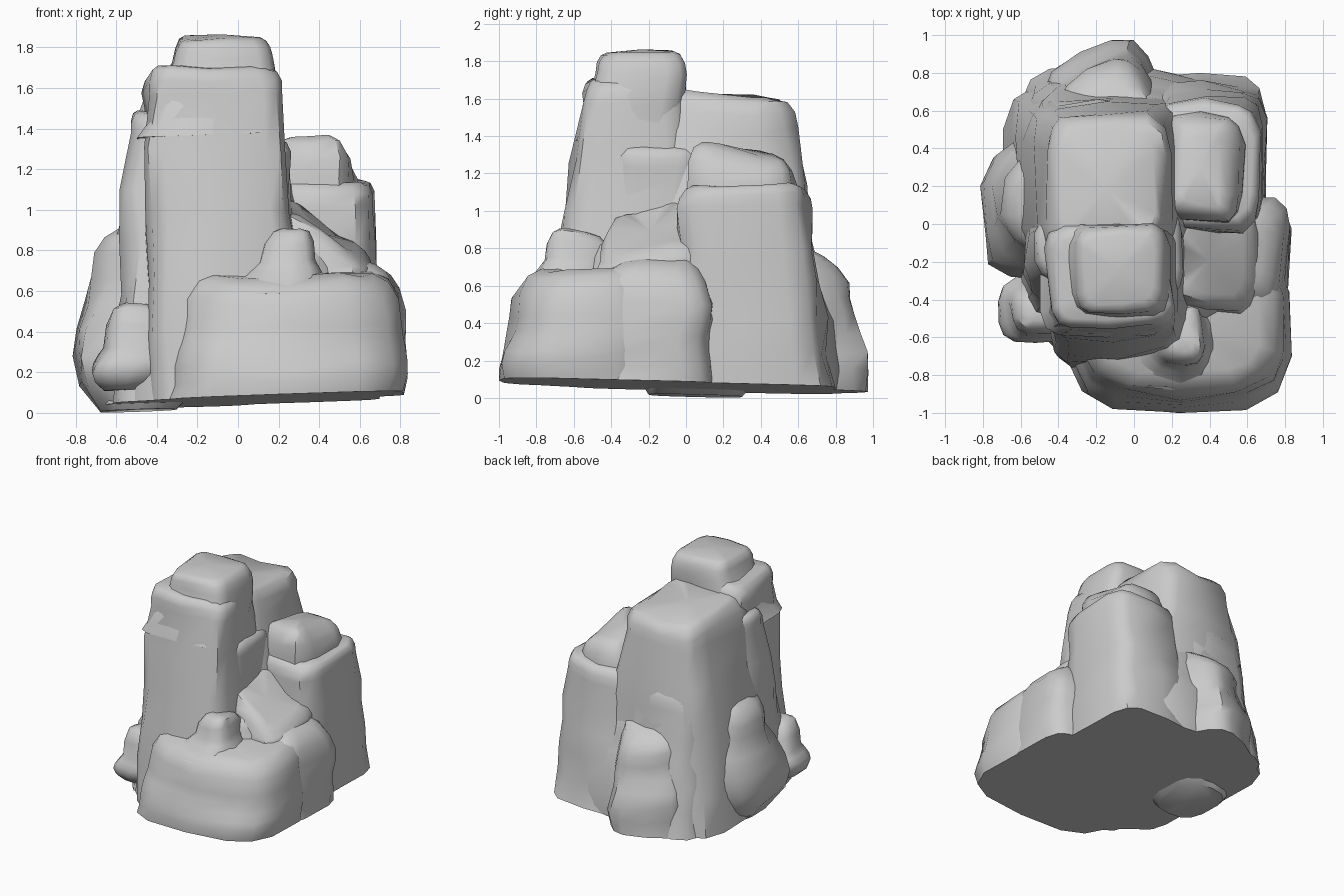
import bpy, bmesh, math
from mathutils import Vector, noise

default = bpy.data.objects.get("Cube")
if default:
    bpy.data.objects.remove(default, do_unlink=True)

stone = bpy.data.materials.new("pale grey stone")
stone.use_nodes = True
colour = (0.6, 0.6, 0.6, 1)
stone.diffuse_color = colour
stone.node_tree.nodes["Principled BSDF"].inputs["Base Color"].default_value = colour

SIDES = 14
WALL_STEPS = 5
CAP_STEPS = 3


def ground(x, y):
    """Height of the gently sloping underside shared by all the rocks."""
    return 0.06 + 0.035 * x - 0.025 * y


def rounded(value, power):
    """Squash a sine or cosine towards the corners of a square."""
    return math.copysign(abs(value) ** (2 / power), value)


def boulder_levels(base, crown, bevel, undercut):
    """Yield (wall share, cap share, inset, box) up a wall and over its cap."""
    for step in range(WALL_STEPS):
        t = step / WALL_STEPS
        box = [a + (b - a) * t for a, b in zip(base, crown)]
        yield t, 0, undercut * (1 - t) ** 3, box
    for step in range(CAP_STEPS + 1):
        angle = math.pi / 2 * step / CAP_STEPS
        yield 1, math.sin(angle), bevel * (1 - math.cos(angle)), crown


def rock(name, base, crown, high, raised=0, bevel=0.1, undercut=0,
         power=4, turn=0, tilt=(0, 0), rough=0.05):
    """Loft a boulder from its base box to its crown box, each given as
    (x min, x max, y min, y max), then chip it with coherent noise."""
    bm = bmesh.new()
    rings = []
    turn = math.radians(turn)
    wall_top = high - 2 * bevel
    for wall, cap, inset, box in boulder_levels(base, crown, bevel, undercut):
        x0, x1, y0, y1 = box
        centre_x, centre_y = (x0 + x1) / 2, (y0 + y1) / 2
        ring = []
        for i in range(SIDES):
            angle = math.tau * (i + 0.5) / SIDES
            dx = rounded(math.cos(angle), power) * ((x1 - x0) / 2 - inset)
            dy = rounded(math.sin(angle), power) * ((y1 - y0) / 2 - inset)
            x = centre_x + dx * math.cos(turn) - dy * math.sin(turn)
            y = centre_y + dx * math.sin(turn) + dy * math.cos(turn)
            low = ground(x, y) + raised
            z = low + (wall_top - low) * wall
            z += cap * (2 * bevel + dx * tilt[0] + dy * tilt[1])
            ring.append(bm.verts.new((x, y, z)))
        rings.append(ring)
    for lower, upper in zip(rings, rings[1:]):
        for i in range(SIDES):
            j = (i + 1) % SIDES
            bm.faces.new((lower[i], lower[j], upper[j], upper[i]))
    bm.faces.new(rings[0][::-1])
    top = bm.faces.new(rings[-1])
    bmesh.ops.poke(bm, faces=[top])

    # Chip the sides, leaving the underside flat
    offset = Vector((len(name), 0, 0))
    for v in bm.verts:
        if v not in rings[0]:
            v.co += noise.noise_vector(v.co * 4 + offset) * rough
    bmesh.ops.recalc_face_normals(bm, faces=bm.faces[:])

    mesh = bpy.data.meshes.new(name)
    bm.to_mesh(mesh)
    bm.free()
    mesh.materials.append(stone)
    obj = bpy.data.objects.new(name, mesh)
    bpy.context.collection.objects.link(obj)
    bpy.ops.object.select_all(action="DESELECT")
    obj.select_set(True)
    bpy.context.view_layer.objects.active = obj
    bpy.ops.object.shade_smooth_by_angle(angle=math.radians(42))


# Broad foot under the whole outcrop
rock("foot", base=(-0.65, 0.75, -0.85, 0.85), crown=(-0.5, 0.6, -0.6, 0.7),
     high=0.85, undercut=0.04, power=2.8)

# Tall pillar at the front, with a chamfered cap and a side buttress
rock("tower", base=(-0.44, 0.36, -0.78, 0.1), crown=(-0.45, 0.2, -0.56, 0),
     high=1.7, bevel=0.06, power=5)
rock("tower_cap", base=(-0.5, 0.2, -0.6, 0), crown=(-0.33, 0.18, -0.48, 0),
     high=1.85, raised=1.3, bevel=0.06, power=5, tilt=(0, 0.04), rough=0.03)
rock("tower_buttress", base=(0, 0.38, -0.65, 0.05), crown=(0, 0.24, -0.36, 0.05),
     high=1.35, bevel=0.06)

# Lower shoulder behind the pillar
rock("back_shoulder", base=(-0.7, 0.5, -0.3, 0.76), crown=(-0.5, 0.2, -0.2, 0.6),
     high=1.62, power=4.5, tilt=(0, -0.15))

# Stacked blocks beside the shoulder
rock("lower_block", base=(0, 0.7, -0.05, 0.8), crown=(0.1, 0.67, -0.04, 0.66),
     high=1.12, bevel=0.06, power=4.5)
rock("upper_block", base=(0, 0.66, 0, 0.74), crown=(0.15, 0.56, 0, 0.58),
     high=1.34, power=4.5, tilt=(-0.05, -0.15))

# Slope falling from the pillar to the ledges
rock("middle_slope", base=(0.1, 0.68, -0.68, 0.1), crown=(0.15, 0.66, -0.46, 0.1),
     high=0.92, tilt=(-0.7, 0.1))

# Low ledges at the front and side
rock("front_ledge", base=(-0.36, 0.82, -1, -0.1), crown=(-0.3, 0.8, -0.93, -0.1),
     high=0.7, bevel=0.14, power=3.2, tilt=(0, 0.1))
rock("side_ledge", base=(0.3, 0.82, -0.5, 0.15), crown=(0.3, 0.81, -0.45, 0.14),
     high=0.75, bevel=0.12, tilt=(-0.2, 0))
rock("ledge_knob", base=(-0.06, 0.48, -0.88, -0.4), crown=(0.12, 0.38, -0.74, -0.4),
     high=0.9, raised=0.5, bevel=0.08, power=3)

# Bulging boulders on the other flank
rock("flank_boulder", base=(-0.98, 0, -0.5, 0.6), crown=(-0.7, 0, -0.2, 0.42),
     high=0.95, raised=-0.03, bevel=0.14, undercut=0.3, power=2.8, tilt=(0.2, 0))
rock("front_flank", base=(-0.62, -0.2, -0.58, 0.1), crown=(-0.54, -0.2, -0.3, 0.1),
     high=1.48, bevel=0.06, power=3.2)
rock("small_boulder", base=(-0.8, -0.3, -0.7, -0.22), crown=(-0.66, -0.3, -0.61, -0.29),
     high=0.53, raised=0.06, undercut=0.14, power=2.8, rough=0.03)

# Boulders leaning on the back
rock("back_boulder", base=(-0.5, 0.18, 0.36, 1), crown=(-0.4, 0.12, 0.36, 0.84),
     high=0.8, bevel=0.12, undercut=0.06, power=3.2, turn=27, tilt=(0, -0.3))
rock("back_buttress", base=(-0.6, 0.2, 0.2, 0.84), crown=(-0.5, 0.1, 0.2, 0.66),
     high=1.15, bevel=0.1, power=3.5, tilt=(0, -0.2))
